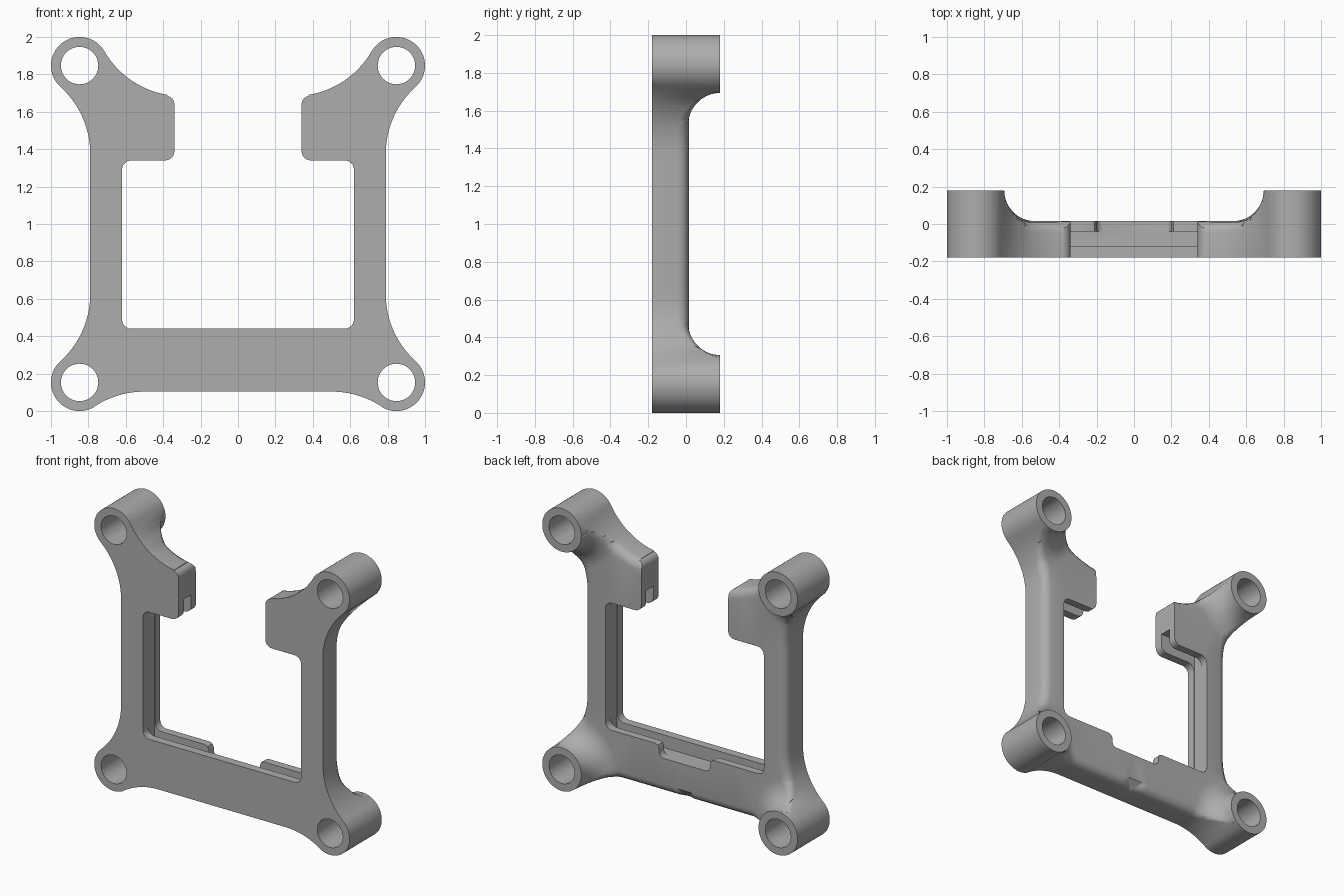
import bpy, bmesh, math
from mathutils import Vector
from mathutils.geometry import delaunay_2d_cdt, intersect_point_line

if "Cube" in bpy.data.objects:
    bpy.data.objects.remove(bpy.data.objects["Cube"])

FRONT, PLATE, BACK = -0.18, 0.015, 0.18
BOSS_R, HOLE_R, ROUND = 0.153, 0.1, 0.06
COVE = BACK - PLATE
BOSSES = [Vector((0.847, z)) for z in (0.153, 1.847)]

grey = bpy.data.materials.new("satin grey")
grey.use_nodes = True
grey.diffuse_color = (0.42, 0.42, 0.42, 1)
grey.node_tree.nodes["Principled BSDF"].inputs["Base Color"].default_value = (0.42, 0.42, 0.42, 1)


def arc(cx, cz, r, a0, a1, n=14):
    angles = [math.radians(a0 + (a1 - a0) * i / n) for i in range(n + 1)]
    return [Vector((cx + r * math.cos(a), cz + r * math.sin(a))) for a in angles]


def resample(points, step=0.06):
    out = [points[0]]
    for p in points[1:]:
        start = out[-1]
        gap = (p - start).length
        if gap < 0.003:
            continue
        n = math.ceil(gap / step)
        out += [start.lerp(p, i / n) for i in range(1, n + 1)]
    return out


def distance(p, chain):
    best = 9.0
    for a, b in zip(chain, chain[1:]):
        q, t = intersect_point_line(p, a, b)
        q = a.lerp(b, min(1, max(0, t)))
        best = min(best, (p - q).length)
    return best


# Half outline: outer side, then the tab and the inner opening
(bx, low), (_, high) = BOSSES
outer = [Vector((0, 0.104))]
outer += arc(0.5, -0.383, 0.487, 90, 57.1)
outer += arc(bx, low, BOSS_R, -122.9, 48, 30)
outer += arc(1.272, 0.625, 0.482, 228, 180)
outer += arc(1.272, 1.375, 0.482, 180, 132)
outer += arc(bx, high, BOSS_R, -48, 150, 34)
outer += arc(0.299, 2.164, 0.48, -30, -80.9)
outer = resample(outer)
inner = arc(0.385, 1.64, 0.045, 99, 180, 6)
inner += arc(0.39, 1.39, 0.05, 180, 270, 6)
inner += arc(0.57, 1.29, 0.05, 90, 0, 6)
inner += arc(0.57, 0.49, 0.05, 0, -90, 6) + [Vector((0, 0.44))]
half = resample(outer + inner)
outline = half + [Vector((-p.x, p.y)) for p in half[-2:0:-1]]
rounded_chain = outer + [Vector((0.3, 1.672))]


def back_height(p):
    """Flat plate, coves up to the bosses, rounded outer edge."""
    p = Vector((abs(p.x), p.y))
    r = min((p - b).length for b in BOSSES)
    if r < BOSS_R + 0.0006:
        return BACK
    u = BOSS_R + COVE - r
    y = BACK - math.sqrt(COVE ** 2 - u ** 2) if u > 0 else PLATE
    f = ROUND * min(1, (r - BOSS_R) / COVE)
    d = distance(p, rounded_chain)
    if d < f:
        y -= f - math.sqrt(f * f - (f - d) ** 2)
    return y


# Surface points: rings round the bosses and rows along the rounded edge
samples = []
for b in BOSSES:
    for k in range(11):
        r = BOSS_R + COVE * (1 - math.cos(math.radians(9 * k)))
        samples += [p for p in arc(b.x, b.y, r, 0, 360, 60)[:-1] if distance(p, half) > 0.004]
for i in range(1, len(outer) - 1):
    tangent = (outer[i + 1] - outer[i - 1]).normalized()
    side = Vector((-tangent.y, tangent.x))
    if min((outer[i] - b).length for b in BOSSES) < BOSS_R + 0.004:
        continue
    for d in (0.004, 0.016, 0.035, 0.06):
        p = outer[i] + side * d
        if p.x > 0.01 and distance(p, half) > d * 0.9:
            samples.append(p)
samples += [Vector((-p.x, p.y)) for p in samples]

n = len(outline)
verts, _, faces, *_ = delaunay_2d_cdt(outline + samples, [], [list(range(n))], 1, 1e-5)

# Frame body: curved back, straight walls, flat front
bm = bmesh.new()
bverts = [bm.verts.new((p.x, back_height(p), p.y)) for p in verts]
for f in faces:
    bm.faces.new([bverts[i] for i in f])
bmesh.ops.delete(bm, geom=[v for v in bm.verts if not v.link_faces], context='VERTS')
rim = [e for e in bm.edges if e.is_boundary]
made = bmesh.ops.extrude_edge_only(bm, edges=rim)["geom"]
for v in made:
    if isinstance(v, bmesh.types.BMVert):
        v.co.y = FRONT
bmesh.ops.holes_fill(bm, edges=[e for e in bm.edges if e.is_boundary], sides=0)
bmesh.ops.recalc_face_normals(bm, faces=bm.faces)


def make_object(name, bm):
    mesh = bpy.data.meshes.new(name)
    bm.to_mesh(mesh)
    bm.free()
    obj = bpy.data.objects.new(name, mesh)
    bpy.context.collection.objects.link(obj)
    mesh.materials.append(grey)
    return obj


def prism(name, points, y0, y1):
    bm = bmesh.new()
    face = bm.faces.new([bm.verts.new((p[0], y0, p[1])) for p in points])
    ext = bmesh.ops.extrude_face_region(bm, geom=[face])["geom"]
    for v in ext:
        if isinstance(v, bmesh.types.BMVert):
            v.co.y = y1
    bmesh.ops.recalc_face_normals(bm, faces=bm.faces)
    return make_object(name, bm)


frame = make_object("mounting_frame", bm)

# Cutters: bolt holes, board slot, notch in the lower back lip
cutters = []
for b in BOSSES:
    for s in (-1, 1):
        cutters.append(prism("bolt_hole", arc(s * b.x, b.y, HOLE_R, 0, 360, 48)[:-1], -0.3, 0.3))
slot = [(-0.625, 0.35), (0.625, 0.35), (0.625, 1.47), (-0.625, 1.47)]
cutters.append(prism("board_slot", slot, -0.12, -0.04))
edge = [(0.17, 0.35), (0.19, 0.36), (0.2, 0.38), (0.2, 0.41), (0.21, 0.432), (0.235, 0.441), (0.235, 0.5)]
notch = edge + [(-x, z) for x, z in reversed(edge)]
cutters.append(prism("lip_notch", notch, -0.08, 0.1))

bpy.ops.object.select_all(action='DESELECT')
bpy.context.view_layer.objects.active = frame
frame.select_set(True)
for c in cutters:
    c.hide_render = True
    mod = frame.modifiers.new(c.name, 'BOOLEAN')
    mod.operation, mod.solver, mod.object = 'DIFFERENCE', 'EXACT', c
    bpy.ops.object.modifier_apply(modifier=mod.name)
    bpy.data.objects.remove(c)

bpy.ops.object.shade_smooth_by_angle(angle=math.radians(40))
